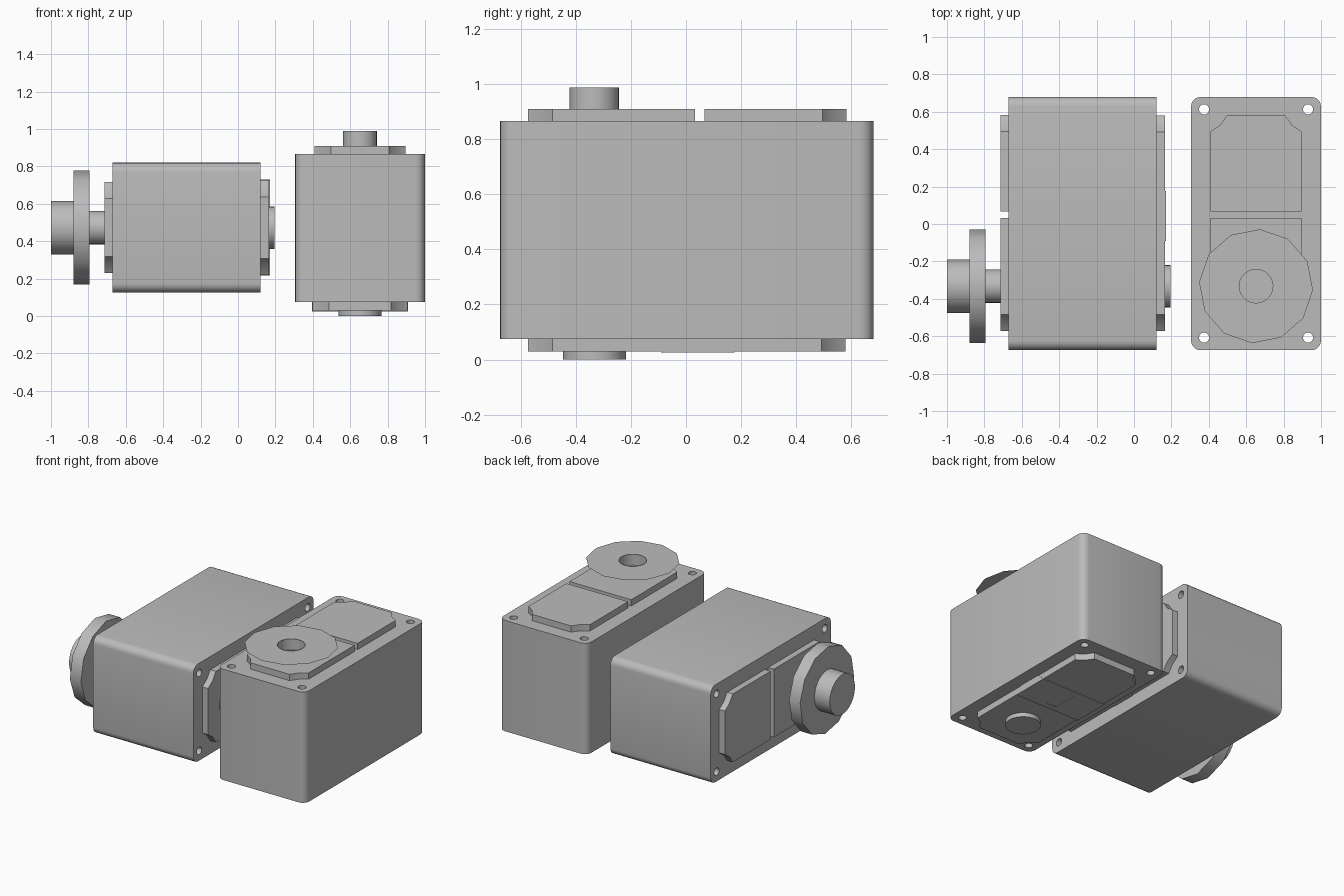
import bpy, bmesh
from math import sin, cos, pi, radians
from mathutils import Matrix

cube = bpy.data.objects.get("Cube")
if cube:
    bpy.data.objects.remove(cube)

grey = bpy.data.materials.new("grey plastic")
grey.use_nodes = True
grey.diffuse_color = (0.5, 0.5, 0.5, 1)
grey.node_tree.nodes["Principled BSDF"].inputs["Base Color"].default_value = (0.5, 0.5, 0.5, 1)

AXIS_Y = -0.335  # output shaft position along the case


def circle(x, y, r, n, turn=0):
    return [(x + r * cos(2 * pi * i / n + turn), y + r * sin(2 * pi * i / n + turn)) for i in range(n)]


def rounded_rect(w, h, r, steps=5):
    pts = []
    for q, (sx, sy) in enumerate([(1, 1), (-1, 1), (-1, -1), (1, -1)]):
        for i in range(steps + 1):
            a = (q + i / steps) * pi / 2
            pts.append((sx * (w - r) + r * cos(a), sy * (h - r) + r * sin(a)))
    return pts


def notched_rect(w, y0, y1, low, high):
    """Rectangle whose low or high end has scooped corners around the screws."""
    n, m = 0.088, 0.052

    def corner(sx, y, sy, cut):
        if not cut:
            return [(sx * w, y)]
        return [(sx * w, y - sy * n), (sx * (w - m), y - sy * m), (sx * (w - n), y)]
    return (corner(1, y1, 1, high) + corner(-1, y1, 1, high)[::-1]
            + corner(-1, y0, -1, low) + corner(1, y0, -1, low)[::-1])


def slab(name, loops, z0, z1, place, local=None):
    """Fill an outline (first loop) with holes (other loops) and extrude it."""
    bm = bmesh.new()
    edges = []
    for loop in loops:
        vs = [bm.verts.new((x, y, z0)) for x, y in loop]
        edges += [bm.edges.new((vs[i - 1], vs[i])) for i in range(len(vs))]
    bmesh.ops.triangle_fill(bm, edges=edges, use_beauty=True, normal=(0, 0, 1))
    if z1 > z0:
        ret = bmesh.ops.extrude_face_region(bm, geom=bm.faces[:], use_keep_orig=True)
        top = [g for g in ret["geom"] if isinstance(g, bmesh.types.BMVert)]
        bmesh.ops.translate(bm, verts=top, vec=(0, 0, z1 - z0))
    bmesh.ops.recalc_face_normals(bm, faces=bm.faces[:])
    return finish(name, bm, place @ (local or Matrix()))


def tube(name, x, y, r, z0, z1, place):
    """Open cylinder wall."""
    bm = bmesh.new()
    pts = circle(x, y, r, 24)
    rings = [[bm.verts.new((px, py, z)) for px, py in pts] for z in (z0, z1)]
    for i in range(24):
        bm.faces.new((rings[0][i - 1], rings[0][i], rings[1][i], rings[1][i - 1]))
    return finish(name, bm, place)


def finish(name, bm, matrix):
    bm.transform(matrix)
    mesh = bpy.data.meshes.new(name)
    bm.to_mesh(mesh)
    bm.free()
    mesh.materials.append(grey)
    obj = bpy.data.objects.new(name, mesh)
    bpy.context.collection.objects.link(obj)
    bpy.ops.object.select_all(action='DESELECT')
    obj.select_set(True)
    bpy.context.view_layer.objects.active = obj
    bpy.ops.object.shade_smooth_by_angle(angle=radians(35))
    return obj


def motor(side, place):
    # case with four through holes for screws
    holes = [circle(sx * 0.278, sy * 0.61, 0.027, 16) for sx in (-1, 1) for sy in (-1, 1)]
    slab(side + "_case", [rounded_rect(0.347, 0.677, 0.05)] + holes, 0.075, 0.865, place)
    # raised plates on the output face, split by a groove
    slab(side + "_front_plate", [notched_rect(0.243, 0.065, 0.58, False, True)], 0.865, 0.91, place)
    slab(side + "_shaft_plate", [notched_rect(0.243, -0.575, 0.03, True, False)], 0.865, 0.91, place)
    # back plate and round idler boss
    slab(side + "_back_plate", [notched_rect(0.253, -0.575, 0.577, True, True)], 0.03, 0.075, place)
    slab(side + "_idler_boss", [circle(0, AXIS_Y, 0.114, 24)], 0, 0.032, place)
    # cable connector: trapezoid bar across the back, with a slotted face
    bar = [(-0.09, 0.029), (0.17, 0.029), (0.125, 0.075), (-0.045, 0.075)]
    lay = Matrix(((0, 0, 1, 0), (1, 0, 0, 0), (0, 1, 0, 0), (0, 0, 0, 1)))
    slab(side + "_connector", [bar], -0.257, 0.257, place, lay)
    face = [(-0.257, -0.094), (0.257, -0.094), (0.257, 0.174), (-0.257, 0.174)]
    slot = [(-0.04, -0.05), (0.04, -0.05), (0.04, 0.13), (-0.04, 0.13)]
    slab(side + "_connector_face", [face, slot], 0.025, 0.029, place)
    # output shaft
    tube(side + "_output_shaft", 0, AXIS_Y, 0.09, 0.91, 0.988, place)


turn = radians(-4)
disc = circle(0, AXIS_Y, 0.305, 12, turn)

# upright motor with a thin open horn disc
upright = Matrix.Translation((0.6525, 0.0025, 0))
motor("upright", upright)
slab("upright_horn_disc", [disc, circle(0, AXIS_Y, 0.09, 24)], 0.985, 0.985, upright)

# motor lying on its side, its shaft pointing to -x, with a thick horn and hub
lying = Matrix.Translation((0.195, 0.0025, 0.4725)) @ Matrix.Rotation(radians(-90), 4, 'Y')
motor("lying", lying)
slab("lying_horn_disc", [disc], 0.988, 1.075, lying)
slab("lying_horn_hub", [circle(0, AXIS_Y, 0.143, 24)], 1.075, 1.195, lying)
